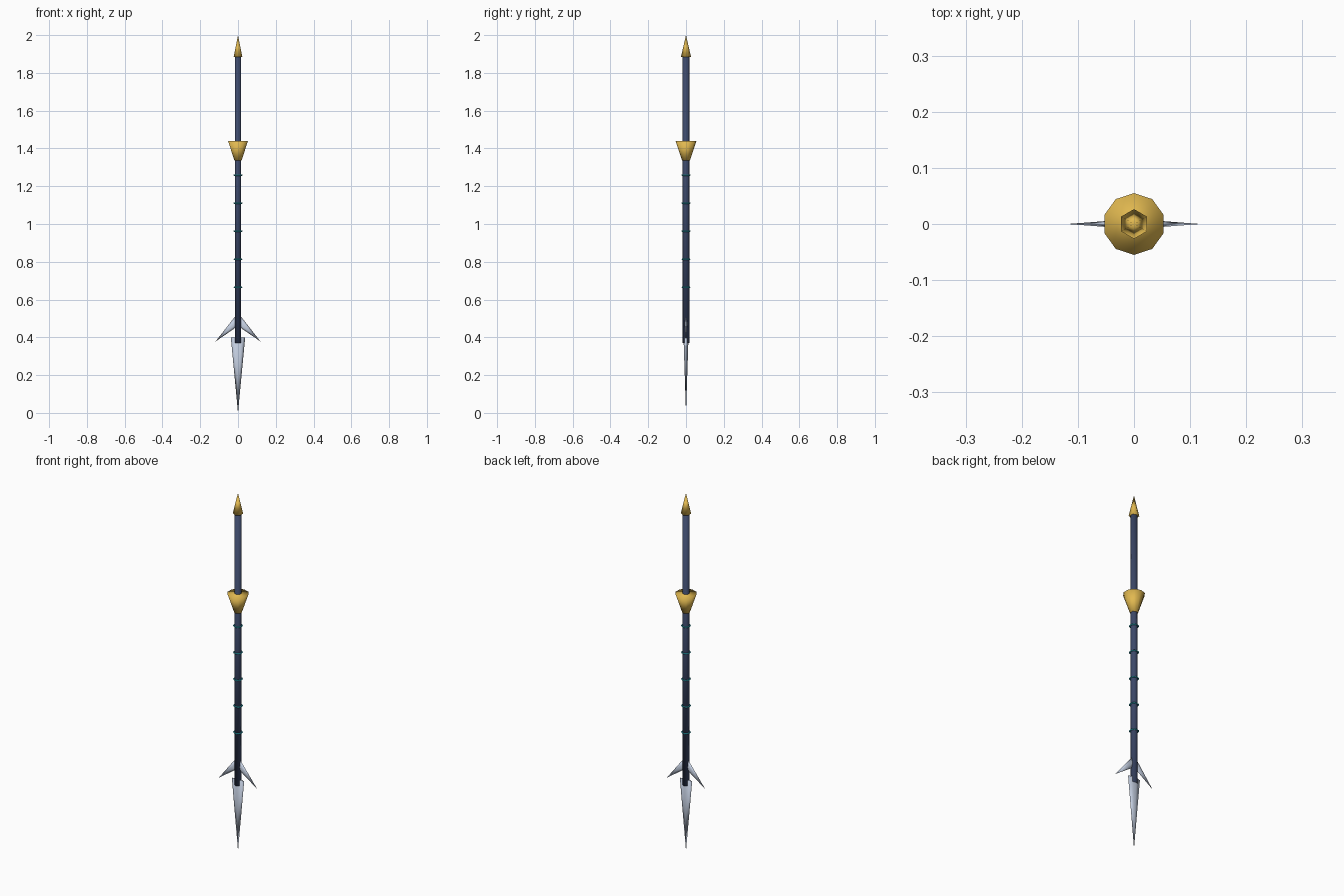
import bpy, math
from mathutils import Vector

if "Cube" in bpy.data.objects:
    bpy.data.objects.remove(bpy.data.objects["Cube"])


def material(name, rgb):
    m = bpy.data.materials.new(name)
    m.diffuse_color = (*rgb, 1)
    m.use_nodes = True
    m.node_tree.nodes["Principled BSDF"].inputs["Base Color"].default_value = m.diffuse_color
    return m


navy = material("navy", (0.045, 0.065, 0.14))
gold = material("gold", (0.75, 0.48, 0.08))
steel = material("steel", (0.55, 0.62, 0.75))
teal = material("teal", (0.03, 0.45, 0.55))


def finish(name, mat):
    ob = bpy.context.object
    ob.name = name
    ob.data.materials.append(mat)
    bpy.ops.object.shade_smooth()
    return ob


def cone(name, start, end, r1, r2, sides, mat, flat=1.0):
    """Cone from start to end in the xz plane, flattened along y."""
    a, b = Vector(start), Vector(end)
    d = b - a
    bpy.ops.mesh.primitive_cone_add(vertices=sides, radius1=r1, radius2=r2,
                                    depth=d.length, location=(a + b) / 2,
                                    rotation=(0, math.atan2(d.x, d.z), 0))
    ob = finish(name, mat)
    ob.scale.y = flat
    return ob


# Shaft with butt spike and flared guard
cone("shaft", (0, 0, 0.37), (0, 0, 1.9), 0.018, 0.018, 6, navy)
cone("butt_spike", (0, 0, 1.885), (0, 0, 2.0), 0.0265, 0, 6, gold)
cone("flared_guard", (0, 0, 1.335), (0, 0, 1.44), 0.02, 0.055, 10, gold)

# Grip rings
for i in range(5):
    bpy.ops.mesh.primitive_torus_add(major_radius=0.021, minor_radius=0.004,
                                     major_segments=12, minor_segments=4,
                                     location=(0, 0, 0.665 + i * 0.1485))
    finish(f"grip_ring_{i + 1}", teal)

# Flattened blade pointing down, and a pair of swept barbs
cone("blade", (0, 0, 0.40), (0, 0, 0.0), 0.038, 0, 4, steel, 0.35)
for side, label in ((-1, "left"), (1, "right")):
    cone(f"barb_{label}", (0, 0, 0.49), (side * 0.119, 0, 0.378),
         0.025, 0, 4, steel, 0.36)
